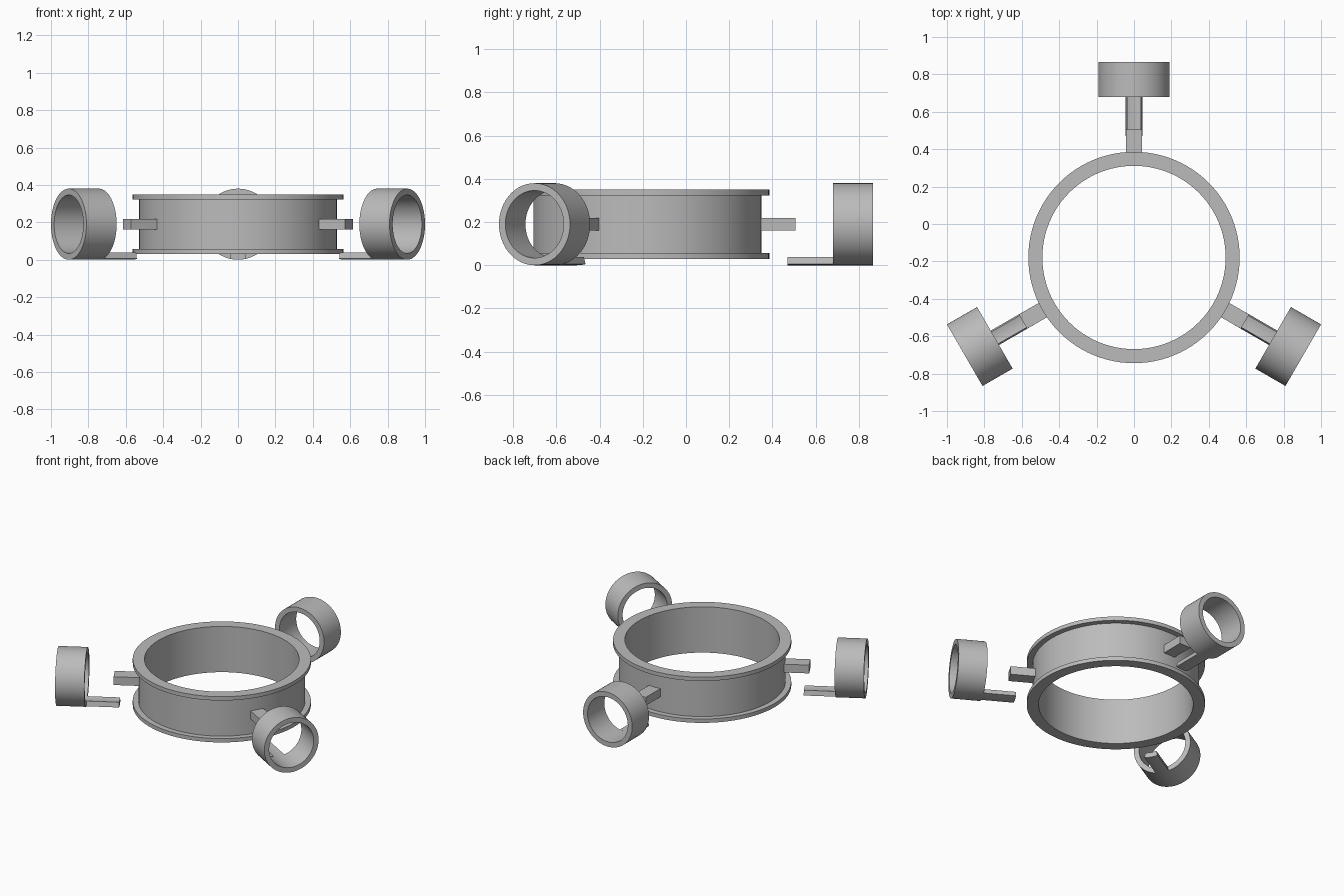
import bpy, bmesh
from math import sin, cos, pi, radians
from mathutils import Matrix

cube = bpy.data.objects.get("Cube")
if cube:
    bpy.data.objects.remove(cube, do_unlink=True)

HUB_Y = -0.179      # centre of the large ring
MID_Z = 0.19        # shared mid height

grey = bpy.data.materials.new("plain grey")
grey.use_nodes = True
colour = (0.5, 0.5, 0.5, 1)
grey.diffuse_color = colour
grey.node_tree.nodes["Principled BSDF"].inputs["Base Color"].default_value = colour


def finish(name, bm, matrix):
    bmesh.ops.recalc_face_normals(bm, faces=bm.faces)
    mesh = bpy.data.meshes.new(name)
    bm.to_mesh(mesh)
    bm.free()
    mesh.materials.append(grey)
    obj = bpy.data.objects.new(name, mesh)
    obj.matrix_world = matrix
    bpy.context.collection.objects.link(obj)
    bpy.ops.object.select_all(action='DESELECT')
    obj.select_set(True)
    bpy.context.view_layer.objects.active = obj
    bpy.ops.object.shade_smooth_by_angle(angle=radians(30))


def lathe(name, profile, steps, matrix, start=0.0, sweep=2 * pi):
    """Sweep a closed (radius, height) profile about local z; cap partial sweeps."""
    bm = bmesh.new()
    full = sweep > 2 * pi - 0.001
    rows = []
    for i in range(steps if full else steps + 1):
        a = start + sweep * i / steps
        rows.append([bm.verts.new((r * cos(a), r * sin(a), h)) for r, h in profile])
    n = len(profile)
    for i in range(steps):
        p, q = rows[i], rows[(i + 1) % len(rows)]
        for j in range(n):
            k = (j + 1) % n
            bm.faces.new((p[j], q[j], q[k], p[k]))
    if not full:
        bm.faces.new(rows[0])
        bm.faces.new(rows[-1])
    finish(name, bm, matrix)


def rectangle(r0, r1, h0, h1):
    return [(r0, h0), (r1, h0), (r1, h1), (r0, h1)]


hub = Matrix.Translation((0, HUB_Y, MID_Z))

# Large ring with a flange at the top and bottom
INNER, WALL, RIM = 0.49, 0.528, 0.565
lathe("flanged_ring", [(INNER, -0.16), (RIM, -0.16), (RIM, -0.133), (WALL, -0.133),
                       (WALL, 0.133), (RIM, 0.133), (RIM, 0.16), (INNER, 0.16)], 96, hub)

# Three arms: stub on the large ring, small outer ring, and its inward tongue
half = radians(13.5)
for label, angle in (("back", 0), ("right", 120), ("left", 240)):
    turn = hub @ Matrix.Rotation(radians(angle), 4, 'Z')
    radial = turn @ Matrix.Rotation(-pi / 2, 4, 'X')    # local z points outward

    bm = bmesh.new()
    bmesh.ops.create_cube(bm, size=1, matrix=Matrix.Translation((0, 0.598, 0))
                          @ Matrix.Diagonal((0.088, 0.174, 0.058, 1)))
    finish(label + "_stub", bm, turn)

    lathe(label + "_small_ring", rectangle(0.156, 0.19, 0.859, 1.045), 64, radial)
    lathe(label + "_tongue", rectangle(0.156, 0.19, 0.65, 0.859), 6, radial,
          pi / 2 - half, 2 * half)
